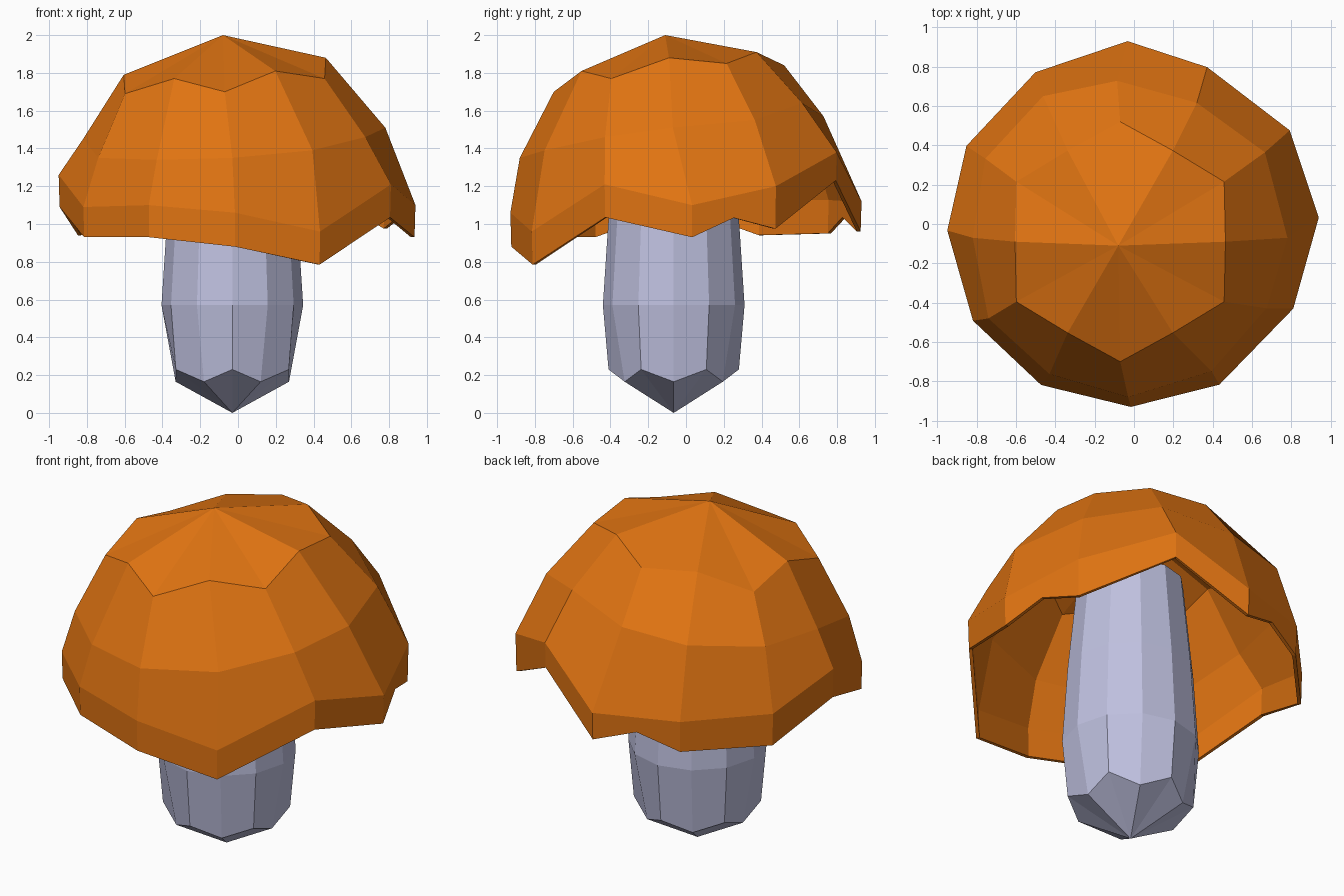
import bpy, bmesh
from math import cos, sin, radians
from mathutils import Vector

if "Cube" in bpy.data.objects:
    bpy.data.objects.remove(bpy.data.objects["Cube"], do_unlink=True)

SIDES = 12


def material(name, rgb):
    mat = bpy.data.materials.new(name)
    mat.use_nodes = True
    color = (*rgb, 1)
    mat.diffuse_color = color
    bsdf = next(n for n in mat.node_tree.nodes if n.type == "BSDF_PRINCIPLED")
    bsdf.inputs["Base Color"].default_value = color
    return mat


def ring(bm, center, radii, heights, turns=(0,)):
    """Twelve points counter-clockwise from the front; short lists repeat.
    Turns nudge points off their even spacing, in degrees."""
    verts = []
    for i in range(SIDES):
        a = radians(i * 30 - 90 + turns[i % len(turns)])
        r = radii[i % len(radii)]
        z = heights[i % len(heights)]
        verts.append(bm.verts.new((center[0] + r * cos(a), center[1] + r * sin(a), z)))
    return verts


def bridge(bm, upper, lower, notches=()):
    """Join two rings; a notch lifts the middle of a lower edge."""
    for i in range(SIDES):
        j = (i + 1) % SIDES
        face = [upper[i], lower[i], lower[j], upper[j]]
        if i in notches:
            middle = (lower[i].co + lower[j].co) / 2 + Vector((0, 0, 0.08))
            face.insert(2, bm.verts.new(middle))
        bm.faces.new(face)


def fan(bm, tip, verts):
    apex = bm.verts.new(tip)
    for i in range(SIDES):
        bm.faces.new((apex, verts[i], verts[(i + 1) % SIDES]))


def finish(bm, name, mat):
    bmesh.ops.recalc_face_normals(bm, faces=bm.faces)
    mesh = bpy.data.meshes.new(name)
    bm.to_mesh(mesh)
    bm.free()
    mesh.materials.append(mat)
    obj = bpy.data.objects.new(name, mesh)
    bpy.context.collection.objects.link(obj)
    return obj


orange = material("cap orange", (0.75, 0.175, 0.006))
lilac = material("stem lilac", (0.52, 0.53, 0.74))

# Cap: faceted dome with an uneven, ragged rim
bm = bmesh.new()
crown = ring(bm, (-0.07, -0.09), [0.61, 0.535],
             [1.70, 1.81, 1.77, 1.88, 1.85, 1.91, 1.84, 1.83, 1.72, 1.79, 1.69, 1.77])
shoulder = ring(bm, (-0.03, -0.07),
                [0.81, 0.80, 0.79, 0.81, 0.82, 0.77, 0.80, 0.84, 0.83, 0.79, 0.82, 0.80],
                [1.35, 1.39, 1.46, 1.51, 1.55, 1.64, 1.57, 1.53, 1.48, 1.45, 1.35, 1.34],
                [0, 2, 3, 0, 2, 3, 4, 1, 1, 0, 0, 0])
brim_radii = [0.93, 0.925, 0.917, 0.94, 0.924, 0.88, 0.93, 0.92, 0.94, 0.95, 0.955, 0.945]
brim_turns = [-1, -2, 2, 2, 1, 5, 2, 3, 5, 2, 1, 0]
brim = ring(bm, (0, 0), brim_radii,
            [1.06, 0.96, 1.21, 1.10, 1.20, 1.38, 1.12, 1.13, 1.13, 1.26, 1.09, 1.10], brim_turns)
rim = ring(bm, (0, 0), [r - 0.005 for r in brim_radii],
           [0.88, 0.785, 1.035, 0.93, 0.975, 1.23, 0.96, 0.95, 0.94, 1.09, 0.93, 0.93], brim_turns)
fan(bm, (-0.08, -0.11, 2.0), crown)
bridge(bm, crown, shoulder)
bridge(bm, shoulder, brim)
bridge(bm, brim, rim, notches=(3, 6))
cap = finish(bm, "mushroom_cap", orange)
shell = cap.modifiers.new("shell", "SOLIDIFY")
shell.thickness = 0.02
shell.offset = -1

# Stem: faceted column with a pointed foot, its top hidden in the cap
bm = bmesh.new()
axis = (-0.03, -0.065)
foot = ring(bm, axis, [0.345, 0.3], [0.23, 0.165])
belly = ring(bm, axis, [0.375], [0.57])
neck = ring(bm, axis, [0.345], [1.03])
top = ring(bm, axis, [0.29], [1.58])
fan(bm, (*axis, 0), foot)
bridge(bm, belly, foot)
bridge(bm, neck, belly)
bridge(bm, top, neck)
fan(bm, (*axis, 1.75), top)
finish(bm, "mushroom_stem", lilac)
